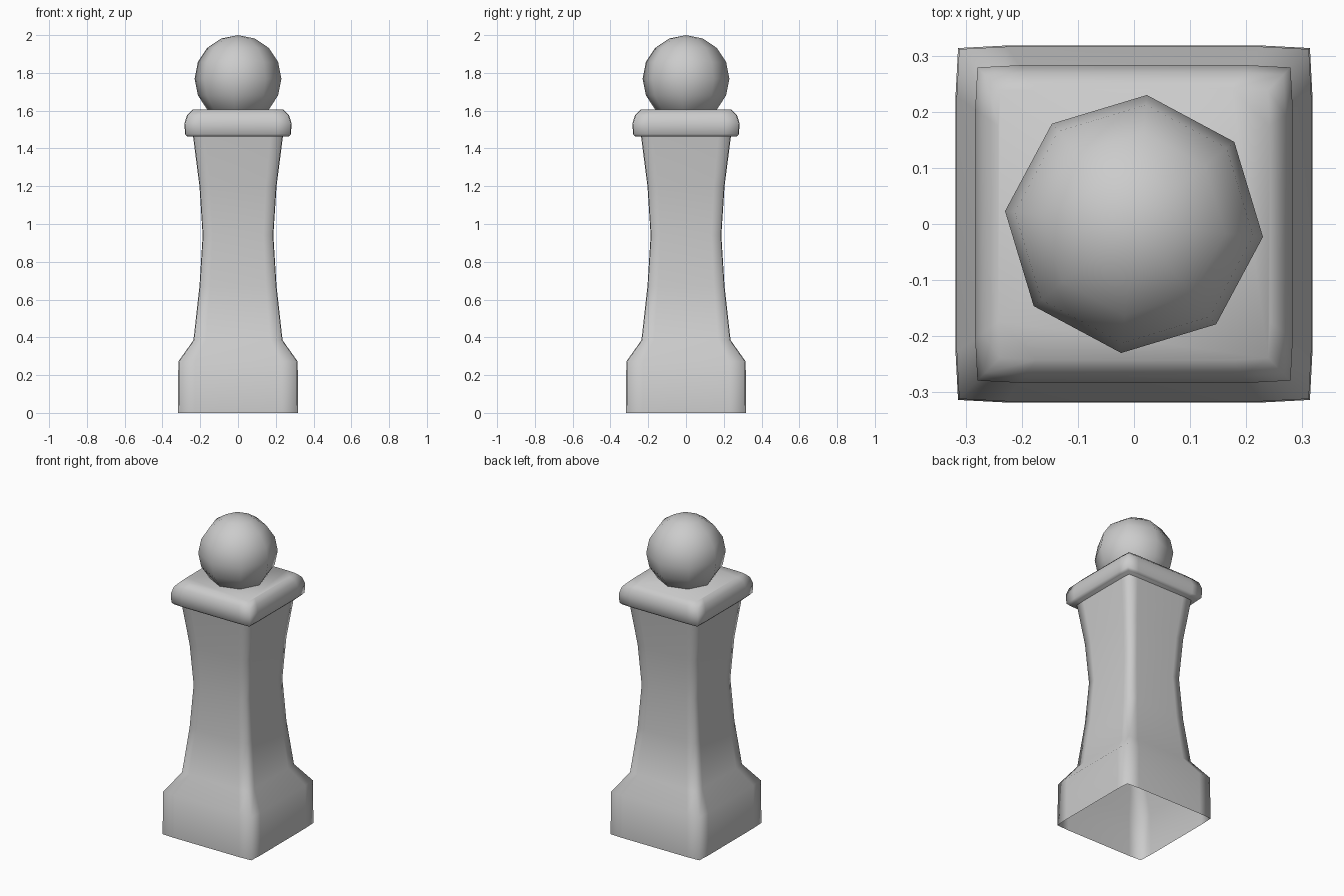
import bpy, bmesh, math

if "Cube" in bpy.data.objects:
    bpy.data.objects.remove(bpy.data.objects["Cube"])


def section(h):
    """Square outline of half-width h with slightly bowed sides."""
    c, s = 0.986 * h, 0.72 * h
    quarter = [(h, -s), (h, s), (c, c)]
    pts = []
    for k in range(4):
        for x, y in quarter:
            for _ in range(k):
                x, y = -y, x
            pts.append((x, y))
    return pts


def loft(name, profile, cap_bottom, cap_top):
    """Stack bowed-square sections given as (half-width, height)."""
    bm = bmesh.new()
    rings = [[bm.verts.new((x, y, z)) for x, y in section(h)] for h, z in profile]
    for a, b in zip(rings, rings[1:]):
        n = len(a)
        for i in range(n):
            j = (i + 1) % n
            bm.faces.new((a[i], a[j], b[j], b[i]))
    if cap_bottom:
        bm.faces.new(rings[0][::-1])
    if cap_top:
        bm.faces.new(rings[-1])
    return finish(name, bm)


def finish(name, bm):
    mesh = bpy.data.meshes.new(name)
    bm.to_mesh(mesh)
    bm.free()
    for p in mesh.polygons:
        p.use_smooth = True
    obj = bpy.data.objects.new(name, mesh)
    bpy.context.collection.objects.link(obj)
    return obj


# Plinth and waisted shaft, one hollow shell open at the bottom
loft("post", [(0.318, 0), (0.316, 0.272), (0.236, 0.385), (0.204, 0.67),
              (0.187, 0.94), (0.204, 1.2), (0.238, 1.465)], False, False)

# Rounded slab on top of the shaft
loft("cap_slab", [(0.268, 1.462), (0.281, 1.476), (0.283, 1.535),
                  (0.270, 1.577), (0.242, 1.605)], True, True)

# Ball finial, eight segments turned slightly
bm = bmesh.new()
bmesh.ops.create_uvsphere(bm, u_segments=8, v_segments=8, radius=0.231)
ball = finish("ball_finial", bm)
ball.location = (0, 0, 1.769)
ball.rotation_euler = (0, 0, math.radians(-5.7))
